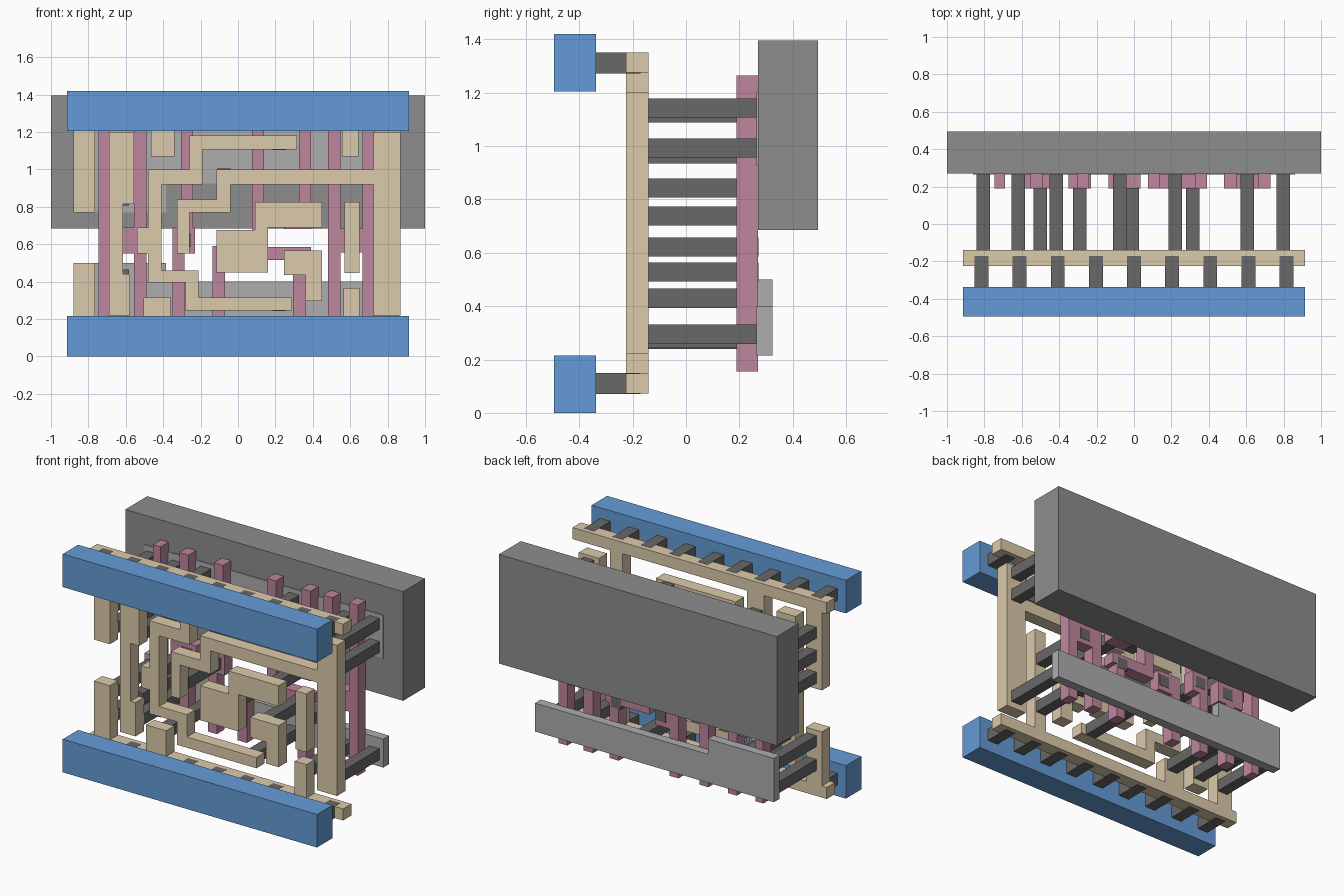
import bpy, bmesh


def material(name, rgb):
    m = bpy.data.materials.new(name)
    m.diffuse_color = (*rgb, 1)
    return m


BLUE = material("blue_metal", (0.13, 0.33, 0.68))
TAN = material("tan_metal", (0.72, 0.60, 0.41))
PINK = material("pink_gate", (0.52, 0.24, 0.34))
DARK = material("dark_contact", (0.14, 0.14, 0.14))
LIGHT = material("light_grey", (0.42, 0.42, 0.42))
GREY = material("mid_grey", (0.27, 0.27, 0.27))


def plate(name, pts, y0, y1, mat):
    """Extrude an x,z outline from y0 to y1."""
    bm = bmesh.new()
    face = bm.faces.new([bm.verts.new((x, y0, z)) for x, z in pts])
    ext = bmesh.ops.extrude_face_region(bm, geom=[face])
    verts = [v for v in ext["geom"] if isinstance(v, bmesh.types.BMVert)]
    bmesh.ops.translate(bm, verts=verts, vec=(0, y1 - y0, 0))
    bmesh.ops.recalc_face_normals(bm, faces=bm.faces)
    me = bpy.data.meshes.new(name)
    bm.to_mesh(me)
    bm.free()
    me.materials.append(mat)
    ob = bpy.data.objects.new(name, me)
    bpy.context.collection.objects.link(ob)
    return ob


def rect(x0, x1, z0, z1):
    return [(x0, z0), (x1, z0), (x1, z1), (x0, z1)]


def wire(name, pts):
    plate(name, pts, -0.225, -0.14, TAN)


def gate(name, pts):
    plate(name, pts, 0.19, 0.27, PINK)


def comb(outer, inner, teeth):
    """Rail outline with teeth given as (x0, x1, tip z)."""
    pts = [(0.915, outer), (-0.915, outer), (-0.915, inner)]
    for x0, x1, tip in teeth:
        pts += [(x0, inner), (x0, tip), (x1, tip), (x1, inner)]
    return pts + [(0.915, inner)]


# Front power rails
plate("lower_front_rail", rect(-0.915, 0.915, 0, 0.215), -0.495, -0.337, BLUE)
plate("upper_front_rail", rect(-0.915, 0.915, 1.205, 1.42), -0.495, -0.337, BLUE)

# Short studs joining front rails to the tan rails
for level, z in (("lower", 0.11), ("upper", 1.312)):
    for i in range(9):
        x = (i - 4) * 0.204
        plate(f"{level}_rail_stud", rect(x - 0.037, x + 0.037, z - 0.039, z + 0.039),
              -0.338, -0.17, DARK)

# Tan rails with teeth
wire("lower_tan_rail", comb(0.073, 0.148, [
    (-0.88, -0.765, 0.50), (-0.505, -0.36, 0.315), (0.565, 0.65, 0.365)]))
wire("upper_tan_rail", comb(1.35, 1.275, [
    (-0.88, -0.765, 0.77), (-0.465, -0.34, 1.07), (0.555, 0.645, 1.07)]))

# Tan wiring
wire("left_wire", [(-0.69, 1.2), (-0.555, 1.2), (-0.555, 0.815), (-0.615, 0.815),
                   (-0.615, 0.44), (-0.58, 0.44), (-0.58, 0.22), (-0.69, 0.22)])
wire("winding_wire", [
    (0.315, 1.18), (-0.26, 1.18), (-0.26, 1.0), (-0.48, 1.0), (-0.48, 0.69),
    (-0.54, 0.69), (-0.54, 0.55), (-0.48, 0.55), (-0.48, 0.395), (-0.28, 0.395),
    (-0.28, 0.245), (0.29, 0.245), (0.29, 0.315), (-0.21, 0.315), (-0.21, 0.46),
    (-0.41, 0.46), (-0.41, 0.92), (-0.19, 0.92), (-0.19, 1.105), (0.315, 1.105)])
wire("right_wire", [
    (0.87, 0.22), (0.87, 1.2), (0.725, 1.2), (0.725, 1.0), (-0.115, 1.0),
    (-0.115, 0.84), (-0.325, 0.84), (-0.325, 0.55), (-0.26, 0.55), (-0.26, 0.77),
    (-0.04, 0.77), (-0.04, 0.92), (0.725, 0.92), (0.725, 0.22)])
wire("centre_wire", [(-0.115, 0.45), (0.16, 0.45), (0.16, 0.69), (0.45, 0.69),
                     (0.45, 0.825), (0.09, 0.825), (0.09, 0.675), (-0.115, 0.675)])
wire("hook_wire", [(0.245, 0.565), (0.45, 0.565), (0.45, 0.295), (0.36, 0.295),
                   (0.36, 0.435), (0.245, 0.435)])
wire("input_wire", rect(0.57, 0.65, 0.445, 0.825))

# Pink gates
B, T = 0.155, 1.265
gate("gate_1", rect(-0.745, -0.69, B, T))
gate("gate_2", [(-0.555, B), (-0.49, B), (-0.49, 0.55), (-0.43, 0.55), (-0.43, 0.69),
                (-0.49, 0.69), (-0.49, T), (-0.555, T), (-0.555, 0.69), (-0.62, 0.69),
                (-0.62, 0.55), (-0.555, 0.55)])
gate("gate_3", [(-0.35, B), (-0.285, B), (-0.285, 0.55), (-0.23, 0.55), (-0.23, 0.69),
                (-0.24, 0.69), (-0.24, T), (-0.305, T), (-0.305, 0.69), (-0.35, 0.69)])
gate("gate_4", [(-0.135, B), (-0.07, B), (-0.07, 0.46), (0.035, 0.46),
                (0.035, 0.59), (-0.135, 0.59)])
gate("gate_5", [(0.075, T), (0.075, 0.515), (0.295, 0.515), (0.295, B), (0.36, B),
                (0.36, 0.515), (0.39, 0.515), (0.39, 0.585), (0.14, 0.585), (0.14, T)])
gate("gate_6", [(0.39, T), (0.325, T), (0.325, 0.81), (0.245, 0.81),
                (0.245, 0.68), (0.39, 0.68)])
gate("gate_7", [(0.48, B), (0.548, B), (0.548, 0.555), (0.665, 0.555), (0.665, B),
                (0.73, B), (0.73, T), (0.665, T), (0.665, 0.685), (0.548, 0.685),
                (0.548, T), (0.48, T)])

# Contact posts from the tan wiring to the back layers
posts = {
    -0.805: (0.275, 0.43, 0.843, 0.985, 1.135), -0.62: (0.295, 0.43, 0.843, 0.97, 1.125),
    -0.50: (0.622,), -0.415: (0.275, 1.14), -0.29: (0.622,), -0.075: (0.97,),
    -0.008: (0.528,), 0.22: (0.28, 1.14), 0.315: (0.528, 0.738),
    0.605: (0.295, 0.622, 1.125), 0.798: (0.295, 0.993, 1.143)}
for x, heights in posts.items():
    for z in heights:
        plate("contact_post", rect(x - 0.036, x + 0.036, z - 0.036, z + 0.036),
              -0.142, 0.272, DARK)

# Back strips and back block
plate("lower_back_strip", [(-0.86, 0.215), (0.86, 0.215), (0.86, 0.4), (-0.385, 0.4),
                           (-0.385, 0.5), (-0.86, 0.5)], 0.265, 0.325, LIGHT)
plate("upper_back_strip", [(-0.86, 0.77), (-0.385, 0.77), (-0.385, 0.925), (0.86, 0.925),
                           (0.86, 1.205), (-0.86, 1.205)], 0.264, 0.325, LIGHT)
plate("back_block", rect(-1, 1, 0.685, 1.395), 0.27, 0.495, GREY)
